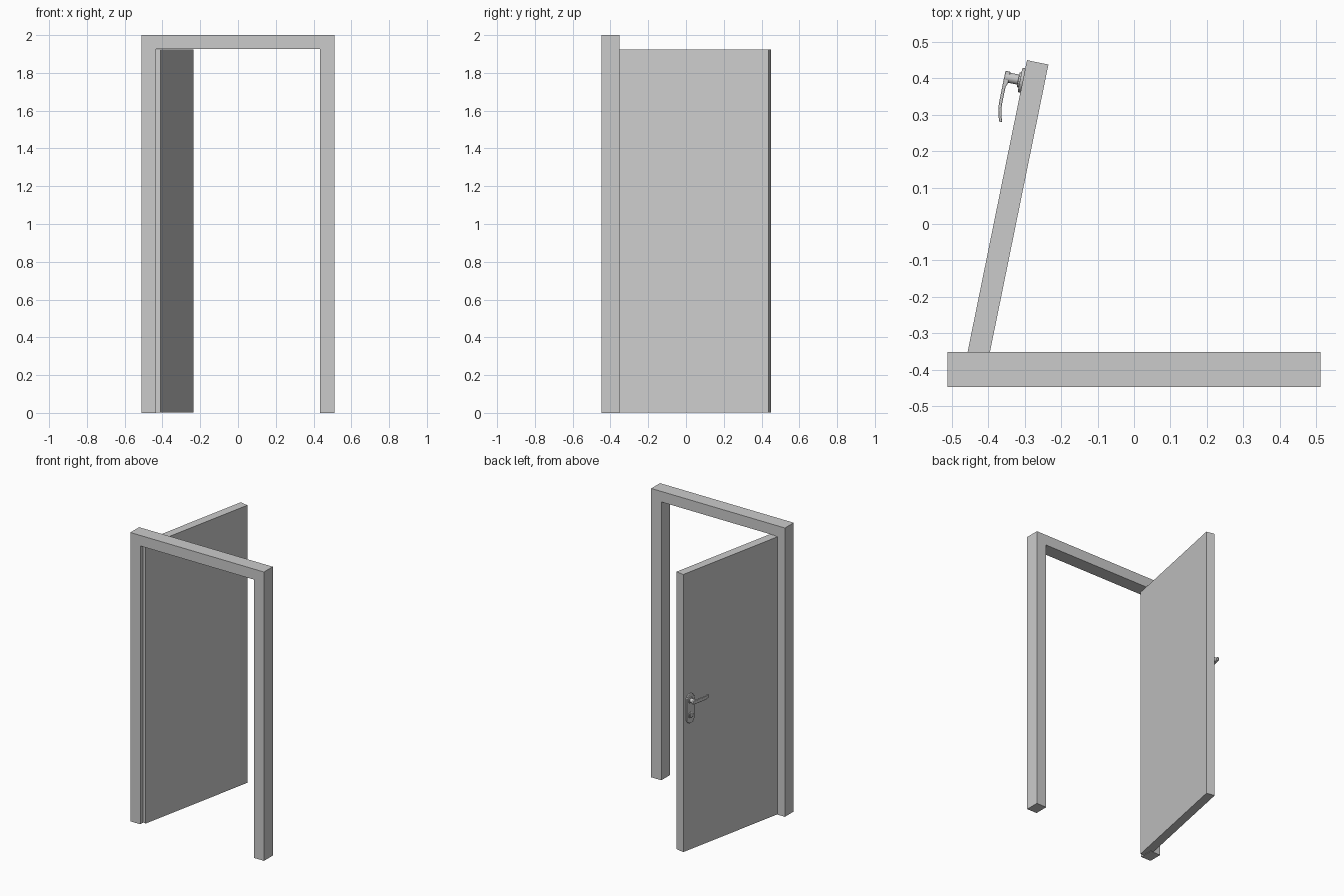
import bpy, bmesh
from math import sin, cos, pi, radians
from mathutils import Matrix, Vector

if "Cube" in bpy.data.objects:
    bpy.data.objects.remove(bpy.data.objects["Cube"])


def prism(name, pts, start, end, axis, matrix=None, bevel=0, smooth=False):
    """Extrude a 2D outline along an axis: x uses (y,z), y uses (x,z), z uses (x,y)."""
    def place(p, d):
        return {'x': (d, *p), 'y': (p[0], d, p[1]), 'z': (*p, d)}[axis]
    bm = bmesh.new()
    face = bm.faces.new([bm.verts.new(place(p, start)) for p in pts])
    move = Vector(place((0, 0), end - start))
    ext = bmesh.ops.extrude_face_region(bm, geom=[face], use_keep_orig=True)
    verts = [v for v in ext['geom'] if isinstance(v, bmesh.types.BMVert)]
    bmesh.ops.translate(bm, verts=verts, vec=move)
    bmesh.ops.recalc_face_normals(bm, faces=bm.faces)
    me = bpy.data.meshes.new(name)
    bm.to_mesh(me)
    bm.free()
    ob = bpy.data.objects.new(name, me)
    bpy.context.collection.objects.link(ob)
    if matrix:
        ob.matrix_world = matrix
    if bevel:
        m = ob.modifiers.new("bevel", 'BEVEL')
        m.width, m.segments, m.limit_method = bevel, 2, 'ANGLE'
        m.angle_limit = radians(40)
    if smooth:
        bpy.ops.object.select_all(action='DESELECT')
        ob.select_set(True)
        bpy.context.view_layer.objects.active = ob
        bpy.ops.object.shade_smooth_by_angle(angle=radians(35))
    return ob


def circle(cy, cz, r, n=24):
    return [(cy + r * cos(2 * pi * i / n), cz + r * sin(2 * pi * i / n)) for i in range(n)]


def stadium(cy, z0, z1, r, n=12):
    """Upright slot shape with round ends."""
    top = [(cy + r * cos(pi * i / n), z1 - r + r * sin(pi * i / n)) for i in range(n + 1)]
    low = [(cy - r * cos(pi * i / n), z0 + r - r * sin(pi * i / n)) for i in range(n + 1)]
    return top + low


# Door frame: one U-shaped profile
W, J, H, HEAD = 0.512, 0.435, 2.0, 1.927
prism("door_frame", [(-W, 0), (-J, 0), (-J, HEAD), (J, HEAD), (J, 0), (W, 0), (W, H), (-W, H)],
      -0.447, -0.351, 'y')

# Open leaf: local y runs along the leaf, local -x is the handle side
leaf = Matrix.Translation((-0.41, -0.424, 0)) @ Matrix.Rotation(radians(-11.5), 4, 'Z')
prism("door_leaf", [(-0.06, 0), (0, 0), (0, 0.879), (-0.06, 0.879)], 0.003, 1.925, 'z', leaf)

# Handle plate with rounded ends
HY, HZ = 0.822, 1.04
prism("handle_plate", stadium(HY, 0.88, 1.085, 0.034), -0.058, -0.068, 'x', leaf, 0.003, True)

# Collar and neck
prism("handle_collar", circle(HY, HZ, 0.021), -0.066, -0.073, 'x', leaf, 0.002, True)
prism("handle_neck", circle(HY, HZ, 0.014), -0.07, -0.108, 'x', leaf, 0, True)

# Lever: straight grip that bends back towards the leaf at its tip
outer = [(-0.112, 0.839), (-0.112, 0.75), (-0.110, 0.73), (-0.106, 0.713), (-0.100, 0.697)]
inner = [(-0.093, 0.699), (-0.098, 0.715), (-0.102, 0.732), (-0.103, 0.75),
         (-0.103, 0.795), (-0.098, 0.808), (-0.098, 0.839)]
prism("handle_lever", outer + inner, HZ - 0.012, HZ + 0.012, 'z', leaf, 0.002, True)

# Lock rosette, barrel and key slot
prism("lock_rosette", circle(HY, 0.937, 0.021), -0.066, -0.071, 'x', leaf, 0.002, True)
prism("lock_barrel", stadium(HY, 0.919, 0.953, 0.009), -0.07, -0.075, 'x', leaf, 0, True)
prism("lock_slot", [(HY - 0.002, 0.936), (HY + 0.002, 0.936), (HY + 0.002, 0.95), (HY - 0.002, 0.95)],
      -0.074, -0.0765, 'x', leaf)
